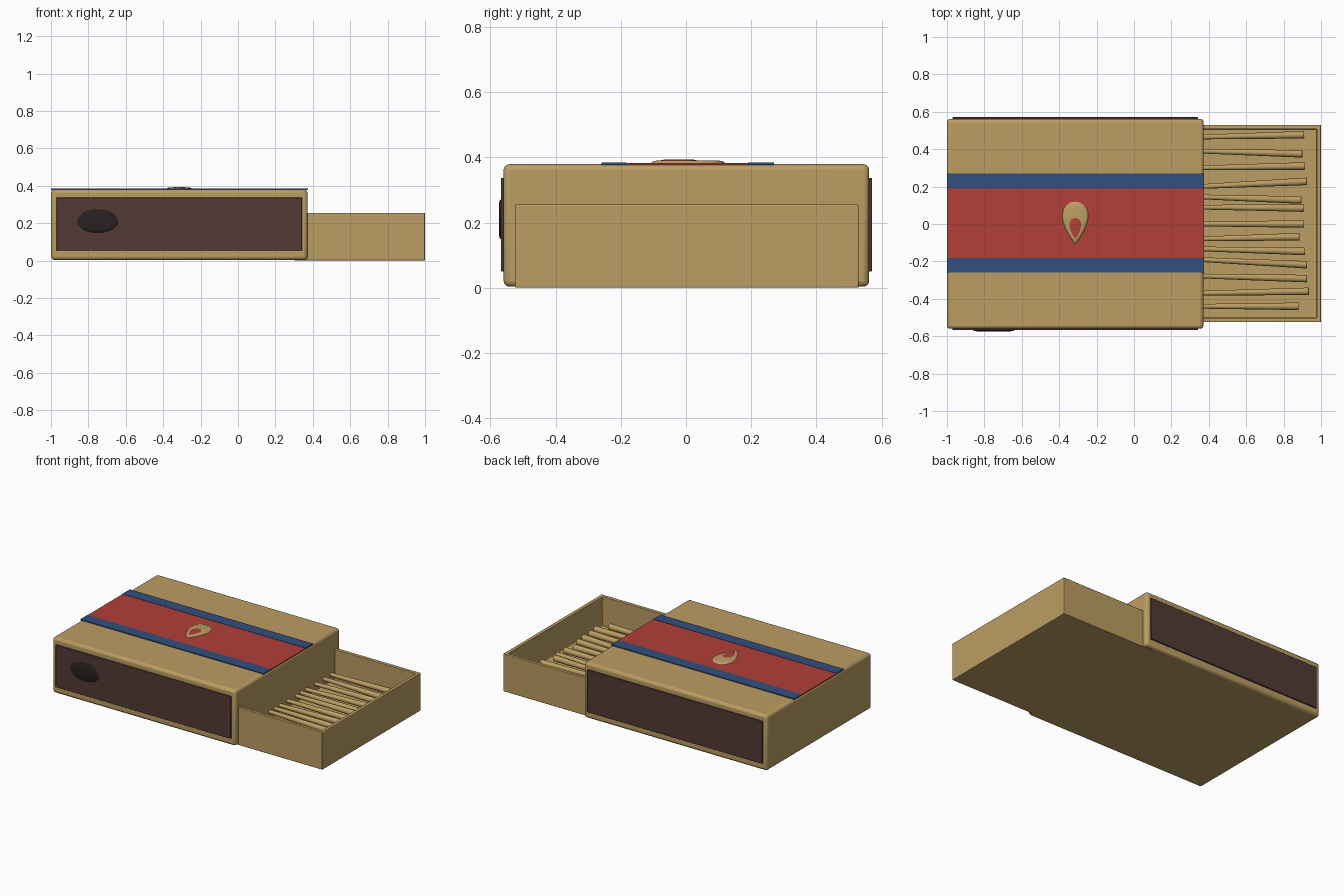
import bpy, bmesh, math
from mathutils import Vector

cube = bpy.data.objects.get("Cube")
if cube:
    bpy.data.objects.remove(cube, do_unlink=True)


def material(name, rgb):
    m = bpy.data.materials.new(name)
    m.use_nodes = True
    m.diffuse_color = (*rgb, 1)
    bsdf = m.node_tree.nodes["Principled BSDF"]
    bsdf.inputs["Base Color"].default_value = (*rgb, 1)
    bsdf.inputs["Roughness"].default_value = 0.7
    return m


TAN = material("tan card", (0.50, 0.34, 0.125))
RED = material("red print", (0.45, 0.05, 0.04))
BLUE = material("blue print", (0.032, 0.08, 0.21))
BROWN = material("brown striker", (0.085, 0.043, 0.036))
DARK = material("scorched brown", (0.022, 0.015, 0.015))


def finish(name, bm, mat, bevel=0, smooth=True):
    bmesh.ops.recalc_face_normals(bm, faces=bm.faces)
    mesh = bpy.data.meshes.new(name)
    bm.to_mesh(mesh)
    bm.free()
    mesh.materials.append(mat)
    obj = bpy.data.objects.new(name, mesh)
    bpy.context.collection.objects.link(obj)
    if bevel:
        mod = obj.modifiers.new("soft edges", "BEVEL")
        mod.width, mod.segments = bevel, 3
    if smooth:
        bpy.ops.object.select_all(action="DESELECT")
        obj.select_set(True)
        bpy.context.view_layer.objects.active = obj
        bpy.ops.object.shade_smooth_by_angle(angle=math.radians(35))
    return obj


def box_mesh(x, y, z):
    bm = bmesh.new()
    bmesh.ops.create_cube(bm, size=1)
    for v in bm.verts:
        v.co = [lo + (hi - lo) * (c + 0.5) for c, (lo, hi) in zip(v.co, (x, y, z))]
    return bm


def box(name, x, y, z, mat, bevel=0):
    return finish(name, box_mesh(x, y, z), mat, bevel)


def dome(name, outline, lift, mat):
    """Low raised shape: outline ring, a narrower raised ring and a flat cap."""
    bm = bmesh.new()
    centre = sum(outline, Vector()) / len(outline)
    rings = []
    for scale, height in ((1, 0), (0.93, 0.65), (0.78, 1)):
        rings.append([bm.verts.new(centre + (p - centre) * scale + lift * height)
                      for p in outline])
    n = len(outline)
    for a, b in zip(rings, rings[1:]):
        for i in range(n):
            j = (i + 1) % n
            bm.faces.new((a[i], a[j], b[j], b[i]))
    bm.faces.new(rings[-1])
    bm.faces.new(rings[0][::-1])
    return finish(name, bm, mat)


def teardrop(x, y, half_width, half_length, z, n=32):
    angles = [math.tau * i / n for i in range(n)]
    return [Vector((x + half_width * 1.3 * math.sin(t) * math.sin(t / 2),
                    y - half_length * math.cos(t), z)) for t in angles]


# Outer sleeve
box("sleeve", (-1, 0.372), (-0.56, 0.562), (0.003, 0.379), TAN, 0.018)

# Striker strips on both long sides, with a scorch mark on the front one
for name, y in (("front_striker", (-0.568, -0.555)), ("back_striker", (0.555, 0.571))):
    box(name, (-0.97, 0.342), y, (0.05, 0.337), BROWN, 0.003)
scorch = [Vector((-0.75 + 0.112 * math.cos(math.tau * i / 24), -0.567,
                  0.21 + 0.062 * math.sin(math.tau * i / 24))) for i in range(24)]
dome("scorch_mark", scorch, Vector((0, -0.007, 0)), DARK)

# Printed bands across the lid
box("red_band", (-1, 0.373), (-0.19, 0.195), (0.376, 0.383), RED)
box("blue_band_front", (-1, 0.374), (-0.26, -0.182), (0.376, 0.385), BLUE)
box("blue_band_back", (-1, 0.374), (0.19, 0.27), (0.376, 0.385), BLUE)

# Drop-shaped emblem
dome("emblem", teardrop(-0.314, 0.006, 0.07, 0.115, 0.382), Vector((0, 0, 0.009)), TAN)
dome("emblem_centre", teardrop(-0.314, -0.022, 0.032, 0.057, 0.39), Vector((0, 0, 0.003)), RED)

# Sliding tray with a hollowed top
tray = box_mesh((0.3, 1), (-0.525, 0.53), (0, 0.255))
top = max(tray.faces, key=lambda f: f.calc_center_median().z)
bmesh.ops.inset_region(tray, faces=[top], thickness=0.032)
hollow = bmesh.ops.extrude_face_region(tray, geom=[top])
bmesh.ops.translate(tray, vec=(0, 0, -0.2),
                    verts=[v for v in hollow["geom"] if isinstance(v, bmesh.types.BMVert)])
bmesh.ops.delete(tray, geom=[top], context="FACES_ONLY")
finish("tray", tray, TAN, 0.004)

# Loose match sticks: (y at the sleeve, y at the head, x of the head)
MATCHES = [(0.465, 0.477, 0.91), (0.39, 0.375, 0.90), (0.30, 0.31, 0.915),
           (0.2, 0.228, 0.925), (0.145, 0.128, 0.895), (0.09, 0.085, 0.91),
           (0, 0, 0.91), (-0.08, -0.068, 0.885), (-0.133, -0.147, 0.915),
           (-0.19, -0.218, 0.925), (-0.278, -0.292, 0.925),
           (-0.37, -0.36, 0.935), (-0.44, -0.44, 0.88)]
for i, (y0, y1, x1) in enumerate(MATCHES):
    start, end = Vector((0.35, y0, 0.1)), Vector((x1, y1, 0.1))
    axis = end - start
    bm = bmesh.new()
    bmesh.ops.create_cone(bm, cap_ends=True, segments=10, radius1=0.013,
                          radius2=0.021, depth=axis.length)
    turn = axis.to_track_quat("Z", "Y")
    for v in bm.verts:
        v.co = turn @ v.co + (start + end) / 2
    finish(f"match_{i + 1}", bm, TAN, 0.004)
